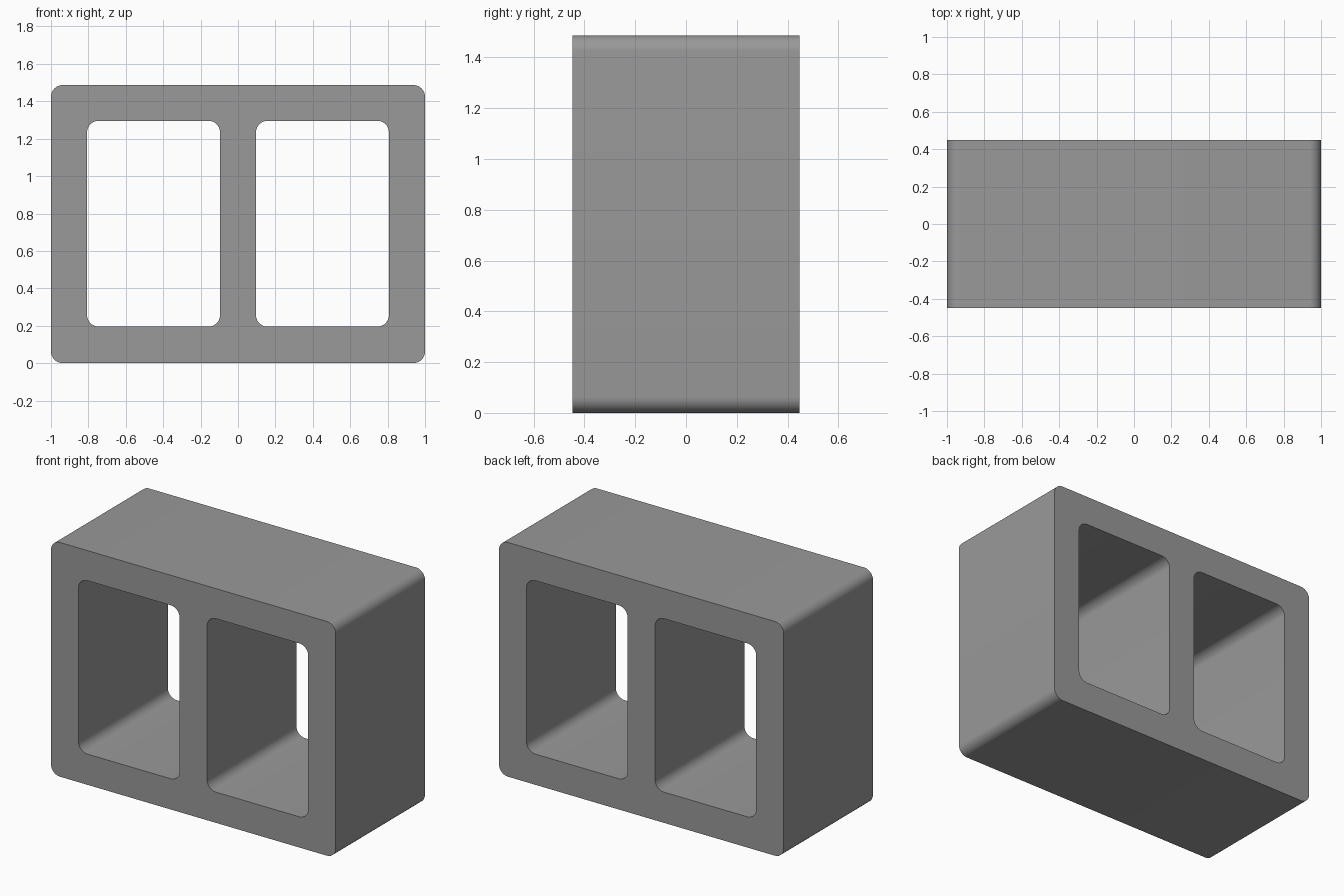
import bpy, bmesh
from math import pi, cos, sin

if "Cube" in bpy.data.objects:
    bpy.data.objects.remove(bpy.data.objects["Cube"])

DEPTH = 0.896
RADIUS = 0.063
STEPS = 10


def rounded_rect(x0, x1, z0, z1, r=RADIUS):
    corners = [(x1 - r, z1 - r), (x0 + r, z1 - r), (x0 + r, z0 + r), (x1 - r, z0 + r)]
    return [(cx + r * cos((q + i / STEPS) * pi / 2), cz + r * sin((q + i / STEPS) * pi / 2))
            for q, (cx, cz) in enumerate(corners) for i in range(STEPS + 1)]


# Front profile: outer outline with two mirrored openings
outlines = [rounded_rect(-1, 1, 0, 1.487),
            rounded_rect(-0.807, -0.096, 0.195, 1.296),
            rounded_rect(0.096, 0.807, 0.195, 1.296)]

curve = bpy.data.curves.new("hollow_block", 'CURVE')
curve.dimensions = '2D'
curve.fill_mode = 'BOTH'
curve.extrude = DEPTH / 2
for pts in outlines:
    spline = curve.splines.new('POLY')
    spline.points.add(len(pts) - 1)
    for p, (x, z) in zip(spline.points, pts):
        p.co = (x, z, 0, 1)
    spline.use_cyclic_u = True

block = bpy.data.objects.new("hollow_block", curve)
bpy.context.collection.objects.link(block)
block.rotation_euler = (pi / 2, 0, 0)

# Turn the extruded profile into a clean welded mesh
bpy.context.view_layer.objects.active = block
block.select_set(True)
bpy.ops.object.convert(target='MESH')
block = bpy.context.object
bm = bmesh.new()
bm.from_mesh(block.data)
bmesh.ops.remove_doubles(bm, verts=bm.verts, dist=1e-4)
bmesh.ops.recalc_face_normals(bm, faces=bm.faces)
bm.to_mesh(block.data)
bm.free()
bpy.ops.object.transform_apply(location=False, rotation=True, scale=False)
bpy.ops.object.shade_smooth_by_angle(angle=pi / 6)

# Dark grey concrete
concrete = bpy.data.materials.new("dark_concrete")
concrete.diffuse_color = (0.32, 0.32, 0.32, 1)
concrete.use_nodes = True
concrete.node_tree.nodes["Principled BSDF"].inputs["Base Color"].default_value = concrete.diffuse_color
block.data.materials.clear()
block.data.materials.append(concrete)
